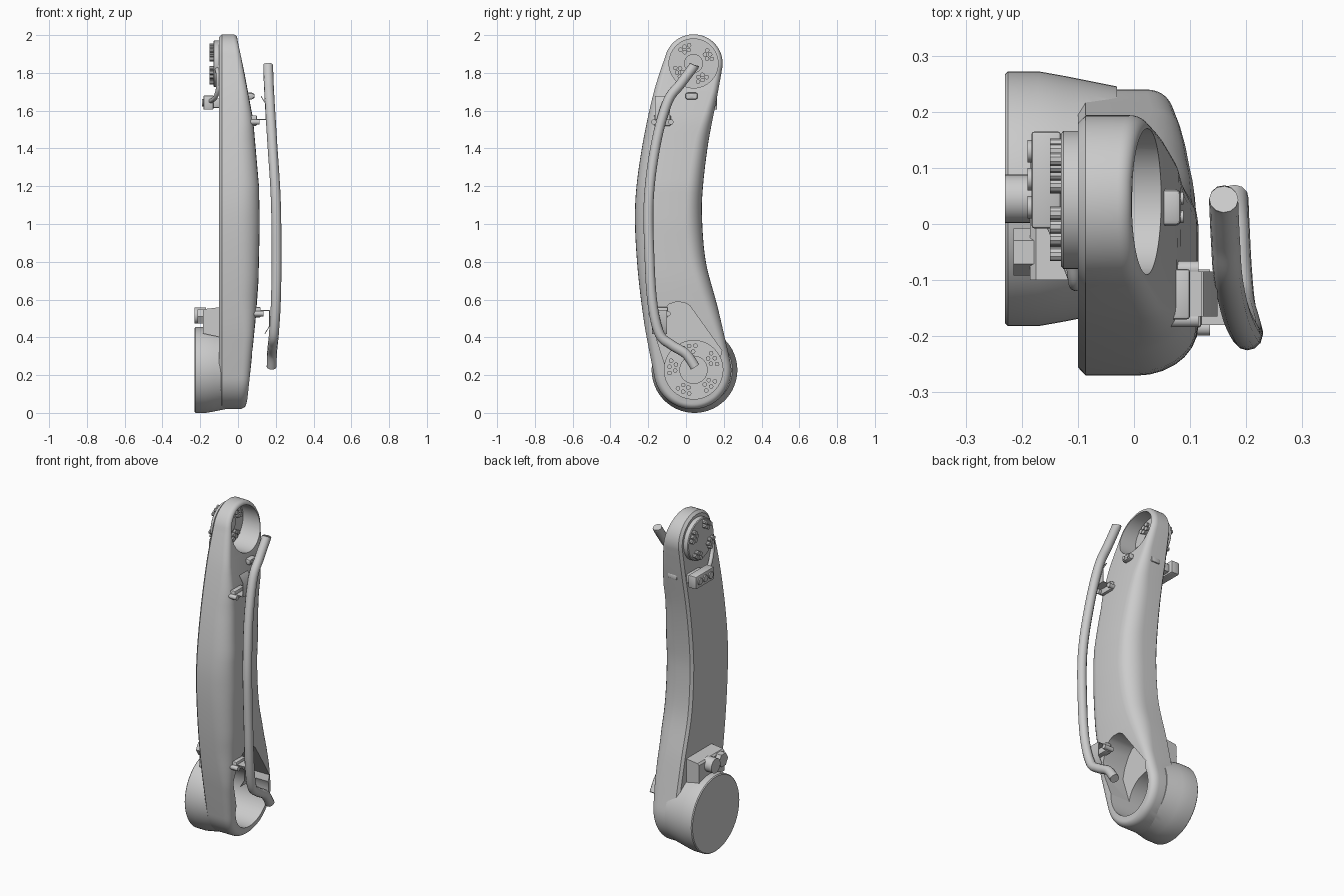
import bpy, bmesh, math
from mathutils import Matrix, Vector

if "Cube" in bpy.data.objects:
    bpy.data.objects.remove(bpy.data.objects["Cube"])


def table(pts, t):
    # piecewise linear lookup, keys ascending
    if t <= pts[0][0]:
        return pts[0][1]
    for (a, u), (b, v) in zip(pts, pts[1:]):
        if t <= b:
            return u + (v - u) * (t - a) / (b - a)
    return pts[-1][1]


def spline(pts, steps):
    # Catmull-Rom through the points
    pts = [Vector(p) for p in pts]
    out = []
    for i in range(len(pts) - 1):
        p0, p1, p2, p3 = pts[max(i - 1, 0)], pts[i], pts[i + 1], pts[min(i + 2, len(pts) - 1)]
        for k in range(steps):
            t = k / steps
            out.append(0.5 * (2 * p1 + (p2 - p0) * t + (2 * p0 - 5 * p1 + 4 * p2 - p3) * t * t
                              + (3 * p1 - p0 - 3 * p2 + p3) * t ** 3))
    return out + [pts[-1]]


def finish(name, bm, angle=35):
    bmesh.ops.recalc_face_normals(bm, faces=bm.faces)
    me = bpy.data.meshes.new(name)
    bm.to_mesh(me)
    bm.free()
    ob = bpy.data.objects.new(name, me)
    bpy.context.collection.objects.link(ob)
    smooth(ob, angle)
    return ob


def smooth(ob, angle=35):
    bpy.ops.object.select_all(action='DESELECT')
    ob.select_set(True)
    bpy.context.view_layer.objects.active = ob
    bpy.ops.object.shade_smooth_by_angle(angle=math.radians(angle))


def cylinders(name, items, seg=16):
    # items: x0, x1, y, z, radius (axis along x)
    bm = bmesh.new()
    for x0, x1, y, z, r in items:
        m = Matrix.Translation(((x0 + x1) / 2, y, z)) @ Matrix.Rotation(math.pi / 2, 4, 'Y')
        bmesh.ops.create_cone(bm, cap_ends=True, segments=seg, radius1=r, radius2=r, depth=abs(x1 - x0), matrix=m)
    return finish(name, bm)


def box(name, x, y, z, bevel=0.006):
    bm = bmesh.new()
    m = Matrix.Translation(((x[0] + x[1]) / 2, (y[0] + y[1]) / 2, (z[0] + z[1]) / 2))
    bmesh.ops.create_cube(bm, size=1, matrix=m @ Matrix.Diagonal((x[1] - x[0], y[1] - y[0], z[1] - z[0], 1)))
    if bevel:
        bmesh.ops.bevel(bm, geom=bm.edges[:], offset=bevel, segments=2, profile=0.5, affect='EDGES')
    return finish(name, bm)


def prism(name, pts, a, b, axis='x'):
    # extrude a (y,z) outline along x, or an (x,z) outline along y
    bm = bmesh.new()
    put = (lambda p, t: (t, p[0], p[1])) if axis == 'x' else (lambda p, t: (p[0], t, p[1]))
    f = bm.faces.new([bm.verts.new(put(p, a)) for p in pts])
    ext = bmesh.ops.extrude_face_region(bm, geom=[f])
    d = Vector(put((0, 0), b - a))
    bmesh.ops.translate(bm, vec=d, verts=[v for v in ext['geom'] if isinstance(v, bmesh.types.BMVert)])
    return finish(name, bm)


def lathe(name, prof, cy, cz, seg=64):
    # profile of (x, radius) turned about an axis along x
    bm = bmesh.new()
    rings = [[bm.verts.new((x, cy + r * math.cos(2 * math.pi * i / seg), cz + r * math.sin(2 * math.pi * i / seg)))
              for i in range(seg)] for x, r in prof]
    for a, b in zip(rings, rings[1:]):
        for i in range(seg):
            bm.faces.new((a[i], a[(i + 1) % seg], b[(i + 1) % seg], b[i]))
    bm.faces.new(rings[0])
    bm.faces.new(rings[-1])
    return finish(name, bm)


def tube(name, pts, r, steps=8):
    cu = bpy.data.curves.new(name, 'CURVE')
    cu.dimensions, cu.bevel_depth, cu.bevel_resolution, cu.use_fill_caps = '3D', r, 4, True
    path = spline(pts, steps)
    sp = cu.splines.new('POLY')
    sp.points.add(len(path) - 1)
    for q, p in zip(sp.points, path):
        q.co = (*p, 1)
    ob = bpy.data.objects.new(name, cu)
    bpy.context.collection.objects.link(ob)
    bpy.ops.object.select_all(action='DESELECT')
    ob.select_set(True)
    bpy.context.view_layer.objects.active = ob
    bpy.ops.object.convert(target='MESH')
    smooth(bpy.context.view_layer.objects.active, 50)


def boolean(ob, tool, op):
    m = ob.modifiers.new(op, 'BOOLEAN')
    m.operation, m.object, m.solver = op, tool, 'EXACT'
    bpy.context.view_layer.objects.active = ob
    bpy.ops.object.modifier_apply(modifier=m.name)
    bpy.data.objects.remove(tool)


# curved arm shell: rows of left/right edge pairs, round at both ends
def cap(cy, cz, r, deg, up):
    t = math.radians(deg)
    u = Vector((math.cos(t), math.sin(t)))
    v = Vector((-math.sin(t), math.cos(t))) * up
    c = Vector((cy, cz))
    rows = []
    for k in range(17):
        a = k / 16 * math.pi / 2
        l, h = -u * math.cos(a) + v * math.sin(a), u * math.cos(a) + v * math.sin(a)
        rows.append((c + l * r, c + h * r, -l, -h))
    return rows


edges = [(-0.11, 1.887, 0.19, 1.813), (-0.17, 1.70, 0.162, 1.66), (-0.225, 1.45, 0.118, 1.43),
         (-0.262, 1.2, 0.09, 1.2), (-0.27, 1.0, 0.085, 1.03), (-0.255, 0.75, 0.105, 0.8),
         (-0.225, 0.5, 0.165, 0.57), (-0.195, 0.33, 0.205, 0.4), (-0.164, 0.175, 0.234, 0.275)]
rows = cap(0.04, 1.85, 0.154, -14, 1)[::-1]
for e in spline(edges, 6)[1:-1]:
    L, R = Vector(e[:2]), Vector(e[2:])
    d = (R - L).normalized()
    rows.append((L, R, d, -d))
rows += cap(0.035, 0.225, 0.205, 14, -1)
x_right = [(0, 0.04), (0.05, 0.05), (0.3, 0.073), (0.5, 0.093), (0.7, 0.108), (1, 0.115),
           (1.2, 0.111), (1.55, 0.08), (1.7, 0.052), (2, -0.004)]
fillet = [(0, 0.03), (0.4, 0.04), (0.6, 0.07), (1, 0.09), (1.45, 0.07), (1.7, 0.032), (2, 0.02)]


def layer_point(p, d, k):
    f, xr = table(fillet, p.y), table(x_right, p.y)
    if k < 2:
        inset, x = ((0.015, -0.1), (0, -0.086))[k]
    else:
        a = (k - 2) / 7 * math.pi / 2
        inset, x = f * (1 - math.cos(a)), xr - 1.25 * f * (1 - math.sin(a))
    q = p + d * inset
    return (x, q.x, q.y)


bm = bmesh.new()
layers = []
for k in range(10):
    layers.append(([bm.verts.new(layer_point(r[0], r[2], k)) for r in rows],
                   [bm.verts.new(layer_point(r[1], r[3], k)) for r in rows]))
for i in range(len(rows) - 1):
    for (la, ra), (lb, rb) in zip(layers, layers[1:]):
        bm.faces.new((la[i], la[i + 1], lb[i + 1], lb[i]))
        bm.faces.new((ra[i], ra[i + 1], rb[i + 1], rb[i]))
    for l, r in (layers[0], layers[-1]):
        bm.faces.new((l[i], l[i + 1], r[i + 1], r[i]))
bmesh.ops.remove_doubles(bm, verts=bm.verts, dist=0.0003)
arm = finish('arm_shell', bm)

# lower joint housing joined on, then bores and access pocket cut
boolean(arm, lathe('housing', [(-0.23, 0.222), (-0.225, 0.227), (-0.17, 0.227), (-0.125, 0.219), (-0.08, 0.21),
                               (-0.03, 0.2)], 0.045, 0.227), 'UNION')
pocket = [(-0.11, 0.25), (-0.165, 0.42), (-0.15, 0.48), (-0.12, 0.54), (-0.09, 0.575), (-0.055, 0.587),
          (-0.01, 0.585), (0.02, 0.568), (0.19, 0.33), (0.17, 0.25)]
boolean(arm, prism('pocket_cutter', pocket, -0.06, 0.3), 'DIFFERENCE')
boolean(arm, cylinders('lower_bore', [(-0.185, 0.3, 0.04, 0.228, 0.155)], 64), 'DIFFERENCE')
boolean(arm, cylinders('upper_bore', [(-0.085, 0.3, 0.04, 1.85, 0.13)], 64), 'DIFFERENCE')
smooth(arm, 32)


# flanges and bolt clusters
def clusters(x0, x1, cy, cz, r, n, size):
    out = []
    for c in range(n):
        base = 2 * math.pi * c / n + 0.5
        for da, k in ((-0.26, 1), (0, 1), (0.26, 1), (-0.16, 0.76), (0.16, 0.76)):
            a = base + da
            out.append((x0, x1, cy + r * k * math.cos(a), cz + r * k * math.sin(a), size))
    return out


lathe('upper_flange', [(-0.13, 0.118), (-0.126, 0.123), (-0.09, 0.123)], 0.043, 1.848)
cylinders('upper_flange_bolts', clusters(-0.15, -0.12, 0.043, 1.848, 0.1, 4, 0.012), 10)
cylinders('upper_bore_bolts', clusters(-0.095, -0.07, 0.04, 1.85, 0.1, 4, 0.012), 10)
cylinders('upper_bore_hub', [(-0.09, -0.077, 0.04, 1.85, 0.05)], 32)
cylinders('lower_bore_bolts', clusters(-0.195, -0.168, 0.04, 0.228, 0.128, 5, 0.012), 10)
cylinders('lower_bore_hub', [(-0.19, -0.175, 0.04, 0.228, 0.075)], 32)

# lower connector block on the left side
prism('lower_connector_block', [(-0.185, 0.42), (-0.185, 0.54), (-0.175, 0.55), (-0.09, 0.56), (-0.09, 0.40)],
      -0.1, 0.14, 'y')
cylinders('lower_round_connector', [(-0.23, -0.17, 0.045, 0.515, 0.043)], 32)
cylinders('lower_connector_pin', [(-0.236, -0.22, 0.045, 0.515, 0.018)], 16).location.x = 0.006
cylinders('lower_hex_connector', [(-0.215, -0.17, -0.05, 0.51, 0.042)], 6)

# upper connector block with sockets and its short cable
box('upper_connector_block', (-0.183, -0.13), (-0.008, 0.165), (1.605, 1.68))
box('upper_connector_base', (-0.14, -0.09), (0.02, 0.14), (1.615, 1.665))
cylinders('upper_connector_sockets', [(-0.19, -0.17, y, 1.643, 0.02) for y in (0.03, 0.08, 0.13)], 12)
tube('upper_cable', [(-0.145, 0.0, 1.65), (-0.12, -0.06, 1.67), (-0.105, -0.1, 1.72), (-0.105, -0.105, 1.79),
                     (-0.11, -0.07, 1.82)], 0.012)

# outer hose
tube('hose', [(0.16, 0.044, 1.842), (0.16, 0.034, 1.825), (0.163, -0.03, 1.74), (0.168, -0.098, 1.645),
              (0.182, -0.16, 1.42), (0.2, -0.197, 1.13), (0.204, -0.193, 0.815), (0.2, -0.177, 0.577),
              (0.19, -0.14, 0.418), (0.184, -0.077, 0.36), (0.18, 0, 0.312), (0.178, 0.048, 0.243)], 0.026)

# hose clips: foot on the shell, arm and bent sheet strip
for name, x, y, z, s in (('upper', 0.145, -0.125, 1.555, 1), ('lower', 0.165, -0.14, 0.54, -1)):
    strip = [(0, 0), (0, 0.08), (-0.025, 0.12), (-0.021, 0.122), (0.004, 0.08), (0.004, -0.004),
             (-0.06, -0.004), (-0.06, 0)]
    prism(name + '_clip_strip', [(x + a, z + s * b) for a, b in strip], y - 0.04, y + 0.04, 'y')
    box(name + '_clip_foot', (x - 0.085, x - 0.045), (y - 0.045, y + 0.045), (z - 0.035, z + 0.02))
    cylinders(name + '_clip_screws', [(x - 0.09, x - 0.03, y + d, z - 0.015, 0.014) for d in (-0.045, 0.045)], 12)

# small lugs near the upper joint
box('front_lug', (0.03, 0.084), (-0.003, 0.062), (1.66, 1.695), 0.01)
cylinders('front_lug_screws', [(0.08, 0.088, y, 1.678, 0.011) for y in (0.013, 0.046)], 12)
box('back_lug', (-0.05, 0.01), (0.13, 0.162), (1.625, 1.655), 0.005)
